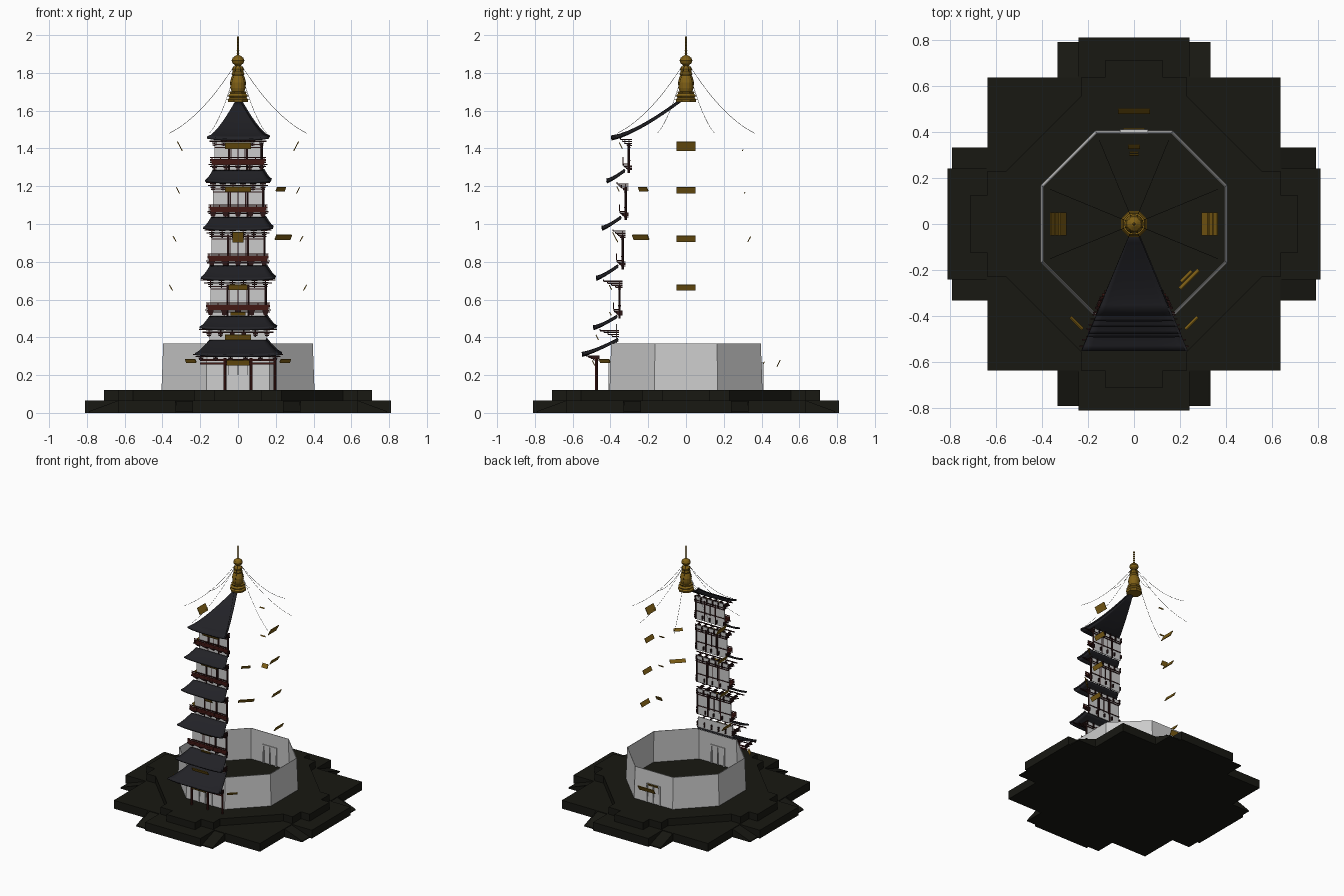
import bpy, bmesh, math
from mathutils import Matrix, Vector

if "Cube" in bpy.data.objects:
    bpy.data.objects.remove(bpy.data.objects["Cube"])

T = math.tan(math.pi / 8)

def mat(name, c):
    m = bpy.data.materials.new(name)
    m.diffuse_color = (*c, 1)
    m.use_nodes = True
    m.node_tree.nodes["Principled BSDF"].inputs["Base Color"].default_value = m.diffuse_color
    return m

STONE = mat("dark_stone", (.009, .009, .006))
TILE = mat("roof_tile", (.016, .016, .02))
RED = mat("red_lacquer", (.055, .009, .007))
WOOD = mat("dark_wood", (.025, .008, .008))
GOLD = mat("gold", (.22, .12, .008))

def finish(bm, name, m=None):
    bmesh.ops.recalc_face_normals(bm, faces=bm.faces)
    me = bpy.data.meshes.new(name)
    bm.to_mesh(me)
    bm.free()
    ob = bpy.data.objects.new(name, me)
    bpy.context.collection.objects.link(ob)
    if m:
        me.materials.append(m)
    return ob

def box(bm, c, s, rot=None):
    M = Matrix.Translation(c) @ (rot or Matrix()) @ Matrix.Diagonal((*s, 1))
    bmesh.ops.create_cube(bm, size=1, matrix=M)

def post(bm, x, y, z0, z1, r):
    bmesh.ops.create_cone(bm, cap_ends=True, segments=8, radius1=r, radius2=r, depth=z1 - z0,
                          matrix=Matrix.Translation((x, y, (z0 + z1) / 2)))

def prism(name, pts, z0, z1, m):
    bm = bmesh.new()
    f = bm.faces.new([bm.verts.new((x, y, z0)) for x, y in pts])
    r = bmesh.ops.extrude_face_region(bm, geom=[f])
    bmesh.ops.translate(bm, vec=(0, 0, z1 - z0), verts=[v for v in r['geom'] if isinstance(v, bmesh.types.BMVert)])
    return finish(bm, name, m)

def rot4(quarter):
    out = []
    for k in range(4):
        c, s = (1, 0, -1, 0)[k], (0, 1, 0, -1)[k]
        out += [(c * x - s * y, s * x + c * y) for x, y in quarter]
    return out

# Stone terraces with projecting arms
prism("lower_terrace", rot4([(.635, -.635), (.635, -.24), (.81, -.24), (.81, .24), (.635, .24)]), 0, .065, STONE)
prism("upper_terrace", rot4([(.555, -.23), (.635, -.23), (.635, -.125), (.71, -.125),
                             (.71, .125), (.635, .125), (.635, .23), (.555, .23)]), .06, .12, STONE)

# Sloping ramps beside each arm
bm = bmesh.new()
for k in range(4):
    R = Matrix.Rotation(k * math.pi / 2, 4, 'Z')
    for s in (-1, 1):
        for xs, top in (((.24, .326), .06), ((.324, .332), .065)):
            v = [bm.verts.new(R @ Vector((s * x, y, z))) for x in xs
                 for y, z in ((-.635, 0), (-.79, 0), (-.79, .008), (-.635, top))]
            bm.faces.new(v[:4])
            bm.faces.new(v[4:])
            for i in range(4):
                j = (i + 1) % 4
                bm.faces.new((v[i], v[j], v[4 + j], v[4 + i]))
finish(bm, "side_ramps", STONE)

# Open octagonal ground floor wall
bm = bmesh.new()
rings = []
for a, z in ((.405, .12), (.396, .367), (.392, .367), (.401, .12)):
    rings.append([bm.verts.new((a / math.cos(math.pi / 8) * math.cos((i + .5) * math.pi / 4),
                                a / math.cos(math.pi / 8) * math.sin((i + .5) * math.pi / 4), z)) for i in range(8)])
for q in range(4):
    A, B = rings[q], rings[(q + 1) % 4]
    for i in range(8):
        bm.faces.new((A[i], A[(i + 1) % 8], B[(i + 1) % 8], B[i]))
finish(bm, "ground_wall")

# Door frames front and back
bm = bmesh.new()
for s in (-1, 1):
    for x, z, w, h in ((-.055, .19, .01, .14), (.055, .19, .01, .14), (0, .19, .004, .14), (0, .262, .12, .01)):
        box(bm, (x, s * .4, z), (w, .02, h))
finish(bm, "door_frames")

# Curved roof panels: outer y, eave z, inner y, top z
ROOFS = [(.55, .302, .36, .385), (.49, .443, .365, .508), (.475, .705, .36, .775),
         (.445, .97, .345, 1.032), (.42, 1.22, .325, 1.28), (.395, 1.448, .03, 1.65)]

def roof_pt(r, u, t):
    yo, zo, yi, zi = r
    y = yo + (yi - yo) * t
    p = 1.35 if yi < .1 else 1.15
    return Vector((u * y * T, -y, zo + (zi - zo) * t ** p + .01 * u ** 4 * (1 - t) ** 3))

for n, r in enumerate(ROOFS):
    bm = bmesh.new()
    NU, NV = 12, 8
    g = [[bm.verts.new(roof_pt(r, -1 + 2 * i / NU, j / NV)) for i in range(NU + 1)] for j in range(NV + 1)]
    for j in range(NV):
        for i in range(NU):
            bm.faces.new((g[j][i], g[j][i + 1], g[j + 1][i + 1], g[j + 1][i])).smooth = True
    ob = finish(bm, f"roof_{n + 1}", TILE)
    sm = ob.modifiers.new("thickness", 'SOLIDIFY')
    sm.thickness, sm.offset = .012, 0
    # Hip ridge along the right edge
    bm = bmesh.new()
    for j in range(8):
        a, b = roof_pt(r, 1, j / 8), roof_pt(r, 1, (j + 1) / 8)
        d = b - a
        box(bm, (a + b) / 2 + Vector((0, 0, .006)), (.01, d.length, .01), d.to_track_quat('Y', 'Z').to_matrix().to_4x4())
    finish(bm, f"hip_ridge_{n + 1}", TILE)

# Upper storeys: wall distance, bottom z, top z
STOREYS = [(.352, .50, .70), (.336, .76, .965), (.32, 1.02, 1.215), (.302, 1.27, 1.45)]
for n, (a, z0, z1) in enumerate(STOREYS):
    w = a * T
    zf = z0 + .055
    bm = bmesh.new()
    box(bm, (0, -a, (z0 + z1) / 2), (2 * w, .006, z1 - z0))
    finish(bm, f"storey_wall_{n + 1}")
    # Columns, beams and door bars
    bm = bmesh.new()
    for x in (-w * .38, w * .38, w):
        post(bm, x, -a, z0, z1 - .02, .0065)
    for z in (zf + .012, z1 - .045, z1 - .03):
        box(bm, (0, -a, z), (2 * w, .014, .006))
    for x in (-w * .3, 0, w * .3):
        box(bm, (x, -a, (zf + z1) / 2 - .015), (.004, .01, z1 - zf - .03))
    finish(bm, f"columns_{n + 1}", WOOD)
    # Balcony deck and railing
    bm = bmesh.new()
    b = a + .032
    box(bm, (0, -a - .016, zf - .008), (2 * b * T, .034, .006))
    box(bm, (0, -b, zf + .006), (2 * b * T, .003, .022))
    for z, h in ((zf, .006), (zf + .012, .012), (zf + .026, .005)):
        box(bm, (0, -b, z), (2 * b * T + .02, .005, h))
    for i in range(7):
        box(bm, ((i / 3 - 1) * b * T, -b, zf + .012), (.005, .006, .032))
    finish(bm, f"balcony_{n + 1}", RED)

# Bracket clusters under eaves and balconies
def brackets(name, a, z, reach, h, count):
    bm = bmesh.new()
    for i in range(count):
        x0 = -1 + 2 * i / (count - 1)
        for s in range(4):
            t = (s + 1) / 4
            zz = z + h * s / 3
            box(bm, (x0 * a * T, -a - reach * t / 2 + .008, zz), (.007, reach * t + .016, .006))
            box(bm, (x0 * a * T, -a - reach * t, zz + .004), (.018 + .016 * t, .006, .006))
    for t in (.5, 1):
        box(bm, (0, -a - reach * t, z + h * t + .007), (2 * (a + reach * t) * T + .035, .006, .006))
    finish(bm, name, WOOD)

brackets("eave_brackets_1", .475, .28, .055, .022, 6)
brackets("eave_brackets_2", .37, .405, .085, .03, 6)
for n, (a, z0, z1) in enumerate(STOREYS):
    brackets(f"eave_brackets_{n + 3}", a, z1 - .035, (.085, .05, .045, .045)[n], .032, 6)
    brackets(f"balcony_brackets_{n + 1}", a, z0 + .018, .03, .02, 5)

# Wall band of the low second level
bm = bmesh.new()
box(bm, (0, -.368, .42), (.3, .006, .1))
finish(bm, "second_level_wall")

# Ground porch columns and lintels
bm = bmesh.new()
for x in (-.07, .07, .475 * T):
    post(bm, x, -.475, .12, .29, .008)
for z in (.262, .28):
    box(bm, (0, -.475, z), (.4, .01, .009))
finish(bm, "porch_columns", RED)

# Gold plaques: x, y, z, width, height, turn
P = [(0, -.49, .265, .12, .03, 0), (0, -.47, .4, .14, .03, 0), (0, -.4, .525, .08, .02, 0),
     (0, -.4, .665, .1, .028, 0), (0, -.375, .93, .06, .06, 0), (0, -.36, 1.185, .14, .03, 0),
     (0, -.345, 1.415, .14, .035, 0),
     (-.25, -.43, .275, .075, .02, -45), (.25, -.43, .275, .075, .02, 45),
     (.24, -.24, .93, .115, .028, 45), (.227, -.227, 1.185, .065, .024, 45),
     (0, .49, .262, .14, .04, 180), (0, .41, .262, .09, .02, 180), (0, .335, .92, .05, .034, 180),
     (0, .31, 1.165, .04, .01, 180), (0, .3, 1.39, .04, .01, 180)]
for s in (-1, 1):
    P += [(s * .355, 0, .663, .1, .034, s * 90), (s * .336, 0, .922, .1, .034, s * 90),
          (s * .318, 0, 1.178, .1, .036, s * 90), (s * .308, 0, 1.412, .1, .055, s * 90)]
bm = bmesh.new()
for x, y, z, w, h, a in P:
    R = Matrix.Rotation(math.radians(a), 4, 'Z') @ Matrix.Rotation(math.radians(28), 4, 'X')
    box(bm, (x, y, z), (w, .005, h), R)
finish(bm, "gold_plaques", GOLD)

# Turned spire above an octagonal seat
def turned(name, prof, steps, start):
    bm = bmesh.new()
    vs = [bm.verts.new((r * math.cos(start), r * math.sin(start), z)) for r, z in prof]
    es = [bm.edges.new(p) for p in zip(vs, vs[1:])]
    bmesh.ops.spin(bm, geom=vs + es, cent=(0, 0, 0), axis=(0, 0, 1), angle=2 * math.pi, steps=steps)
    bmesh.ops.remove_doubles(bm, verts=bm.verts, dist=1e-4)
    finish(bm, name, GOLD)

turned("spire_seat", [(0, 1.645), (.056, 1.645), (.06, 1.66), (.048, 1.668), (.057, 1.678), (.046, 1.69),
                      (.05, 1.7), (0, 1.705)], 8, math.pi / 8)
prof = [(.034, 1.7), (.04, 1.72), (.042, 1.75), (.036, 1.775), (.03, 1.785), (.034, 1.795), (.028, 1.805),
        (.032, 1.82), (.026, 1.83), (.014, 1.84), (.028, 1.85), (.034, 1.865), (.028, 1.88), (.012, 1.892)]
for i in range(6):
    prof += [(.004, 1.895 + i * .016), (.007, 1.902 + i * .016), (.004, 1.909 + i * .016)]
turned("spire", prof + [(0, 2.0)], 16, 0)

# Hanging chains from spire to roof corners
cu = bpy.data.curves.new("chains", 'CURVE')
cu.dimensions, cu.bevel_depth, cu.bevel_resolution = '3D', .001, 0
for k in range(8):
    a = (k + .5) * math.pi / 4
    sp = cu.splines.new('POLY')
    sp.points.add(12)
    for i, p in enumerate(sp.points):
        t = i / 12
        r = .02 + .375 * t
        p.co = (r * math.cos(a), r * math.sin(a), 1.84 - .36 * t - .19 * t * (1 - t), 1)
ob = bpy.data.objects.new("chains", cu)
bpy.context.collection.objects.link(ob)
cu.materials.append(STONE)
